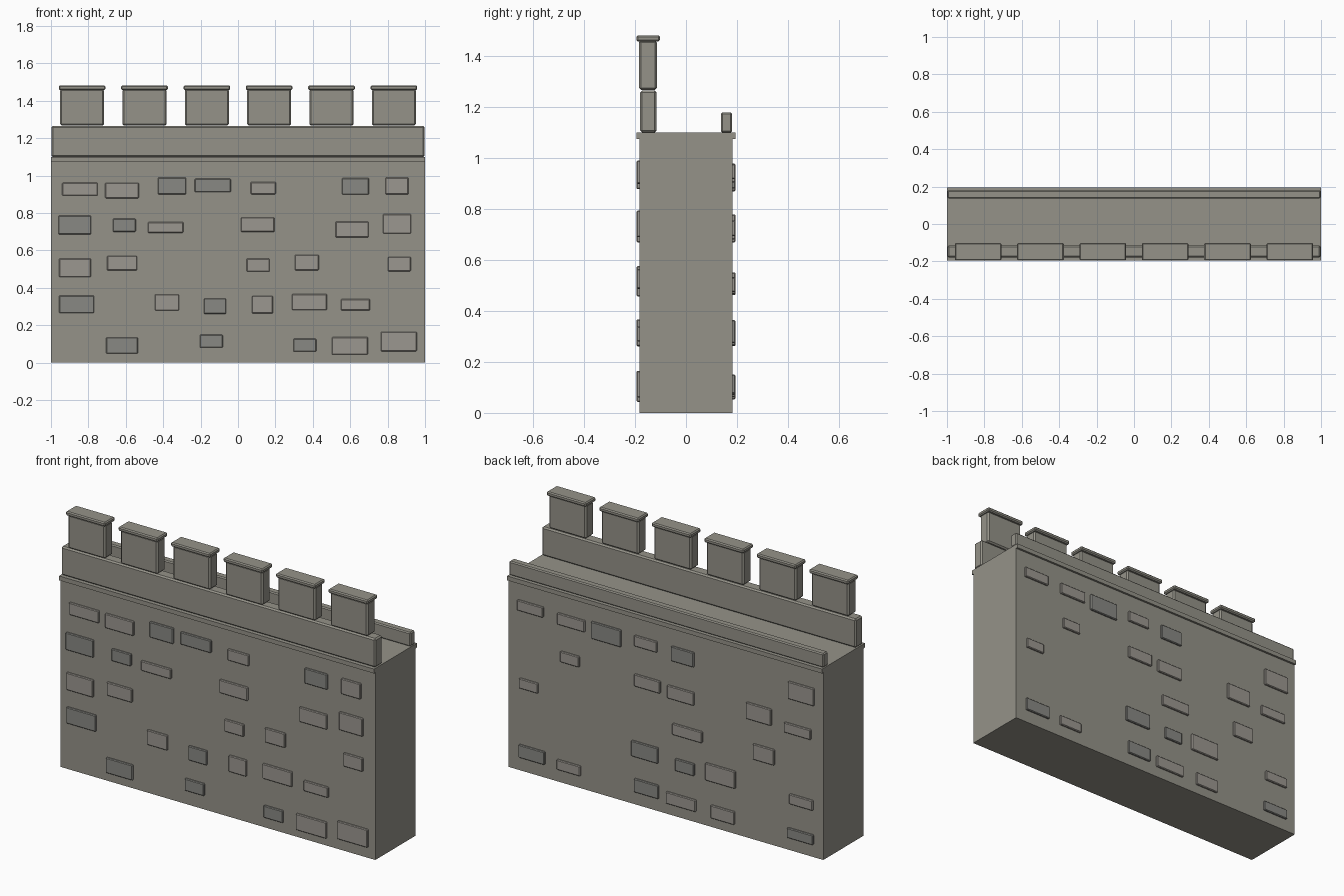
import bpy


def material(name, rgb):
    m = bpy.data.materials.new(name)
    m.diffuse_color = (*rgb, 1)
    return m


MID = material("stone_mid", (0.30, 0.29, 0.25))
LIGHT = material("stone_light", (0.33, 0.31, 0.28))
DARK = material("stone_dark", (0.25, 0.25, 0.23))


def box(name, x, y, z, mat=MID, bevel=0.0):
    """Box from (min, max) pairs on each axis, with optional chamfer."""
    centre = [(a + b) / 2 for a, b in (x, y, z)]
    bpy.ops.mesh.primitive_cube_add(size=1, location=centre)
    ob = bpy.context.object
    ob.name = name
    ob.scale = [b - a for a, b in (x, y, z)]
    bpy.ops.object.transform_apply(location=False, rotation=False, scale=True)
    ob.data.materials.append(mat)
    if bevel:
        mod = ob.modifiers.new("edge", "BEVEL")
        mod.width = bevel
        mod.segments = 1
    return ob


# Main wall and walkway slab
box("wall_body", (-1, 1), (-0.183, 0.183), (0, 1.08))
box("walkway_slab", (-1, 1), (-0.195, 0.195), (1.075, 1.10))

# Front and rear parapets
box("front_parapet", (-0.998, 0.998), (-0.18, -0.115), (1.10, 1.265), bevel=0.008)
box("rear_parapet", (-0.998, 0.998), (0.137, 0.18), (1.10, 1.18), bevel=0.006)

# Six capped merlons
for i in range(6):
    x = (i - 2.5) / 3
    box("merlon", (x - 0.118, x + 0.118), (-0.185, -0.114), (1.268, 1.462), bevel=0.008)
    box("merlon_cap", (x - 0.125, x + 0.125), (-0.195, -0.102), (1.458, 1.482), bevel=0.006)

# Raised stones: centre x, centre z, width, height
front_light = [
    (-.845, .928, .19, .07), (-.62, .92, .18, .083), (.135, .933, .135, .065),
    (.85, .945, .123, .09), (-.387, .723, .19, .057), (.105, .738, .18, .077),
    (.61, .712, .176, .085), (.85, .742, .15, .104), (-.872, .507, .17, .1),
    (-.62, .532, .16, .077), (.108, .522, .123, .07), (.368, .535, .128, .083),
    (.863, .527, .123, .077), (-.38, .322, .13, .086), (.13, .31, .112, .094),
    (.382, .324, .187, .086), (.628, .31, .155, .06), (.598, .09, .193, .094),
    (.86, .113, .193, .104)]
front_dark = [
    (-.353, .945, .15, .09), (-.135, .948, .193, .072), (.628, .943, .144, .088),
    (-.873, .736, .176, .1), (-.608, .735, .123, .07), (-.863, .312, .187, .094),
    (-.123, .302, .118, .083), (-.62, .092, .17, .088), (-.143, .115, .123, .07),
    (.357, .094, .123, .07)]
rear_light = [
    (.857, .948, .165, .06), (.597, .938, .175, .066), (.124, .942, .145, .062),
    (-.863, .92, .165, .1), (.606, .725, .12, .062), (.114, .716, .165, .07),
    (-.098, .706, .17, .075), (-.594, .732, .16, .095), (-.84, .70, .17, .058),
    (.867, .503, .12, .058), (-.14, .50, .19, .065), (-.625, .507, .135, .09),
    (-.35, .312, .19, .1), (-.863, .297, .15, .058), (.613, .10, .15, .058),
    (-.10, .096, .19, .068), (-.365, .091, .15, .075)]
rear_dark = [
    (.375, .93, .19, .098), (-.11, .931, .145, .085), (.13, .32, .17, .09),
    (-.124, .30, .12, .07), (.848, .113, .165, .075), (.12, .112, .155, .078),
    (-.857, .10, .165, .058)]

for name, stones, y, mat in (
        ("front_stone", front_light, (-0.194, -0.170), LIGHT),
        ("front_dark_stone", front_dark, (-0.194, -0.170), DARK),
        ("rear_stone", rear_light, (0.170, 0.194), LIGHT),
        ("rear_dark_stone", rear_dark, (0.170, 0.194), DARK)):
    for x, z, w, h in stones:
        box(name, (x - w / 2, x + w / 2), y, (z - h / 2, z + h / 2), mat, bevel=0.004)
